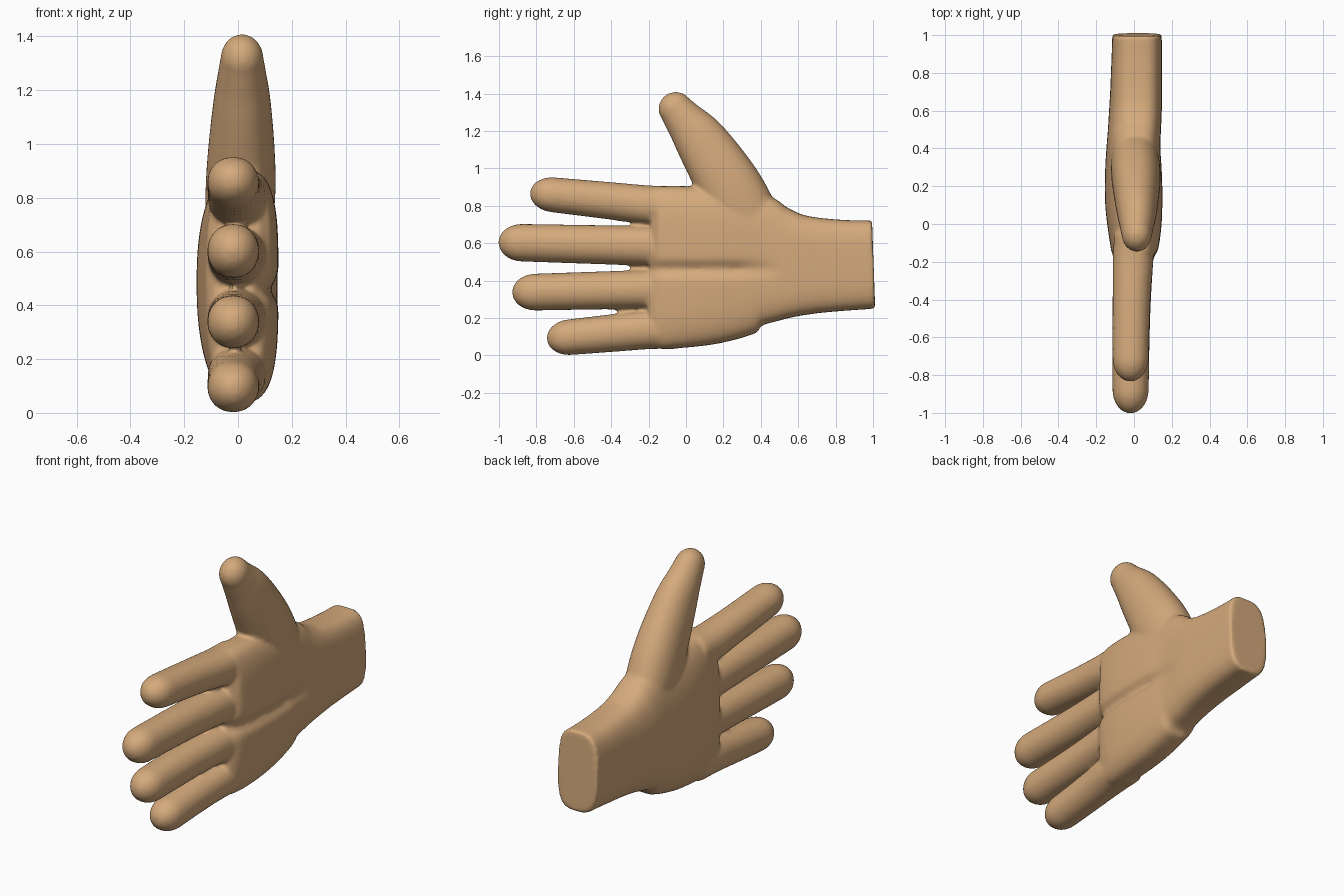
import bpy, bmesh, math
from mathutils import Vector

if "Cube" in bpy.data.objects:
    bpy.data.objects.remove(bpy.data.objects["Cube"])

skin = bpy.data.materials.new("tan skin")
skin.diffuse_color = (0.66, 0.40, 0.20, 1)
skin.use_nodes = True
skin.node_tree.nodes["Principled BSDF"].inputs["Base Color"].default_value = skin.diffuse_color


def smooth_path(rows, sub=6):
    """Catmull-Rom interpolation of station rows."""
    out = []
    for i in range(len(rows) - 1):
        p0, p1, p2 = rows[max(i - 1, 0)], rows[i], rows[i + 1]
        p3 = rows[min(i + 2, len(rows) - 1)]
        for k in range(sub):
            t = k / sub
            out.append([0.5 * (2 * b + (c - a) * t + (2 * a - 5 * b + 4 * c - d) * t * t
                               + (3 * b - a - 3 * c + d) * t ** 3)
                        for a, b, c, d in zip(p0, p1, p2, p3)])
    return out + [list(rows[-1])]


def loft(bm, rows, dome=0.0, palm_n=None, segs=32):
    """Rows: x, y, z, half thickness in x, half width, back exponent."""
    rows = smooth_path(rows)
    pts = [Vector(r[:3]) for r in rows]
    dirs = [(pts[min(i + 1, len(pts) - 1)] - pts[max(i - 1, 0)]).normalized()
            for i in range(len(pts))]
    if dome:  # rounded fingertip
        end, d, last = pts[-1], dirs[-1], rows[-1]
        for k in range(1, 9):
            a = k / 8 * math.radians(84)
            f = math.cos(a)
            pts.append(end + d * dome * math.sin(a))
            dirs.append(d)
            rows.append(last[:3] + [last[3] * f, last[4] * f, last[5]])
    rings = []
    for p, d, r in zip(pts, dirs, rows):
        side = Vector((1, 0, 0)).cross(d).normalized()
        ring = []
        for k in range(segs):
            a = 2 * math.pi * (k + 0.5) / segs
            c, s = math.cos(a), math.sin(a)
            n = palm_n if palm_n and c > 0 else r[5]
            q = (abs(c) ** n + abs(s) ** n) ** (-1 / n)
            co = p + Vector((r[3] * q * c, 0, 0)) + side * (r[4] * q * s)
            if palm_n and c > 0:  # crease across the palm
                fade = max(0.0, min(1.0, (0.52 - co.y) / 0.25))
                co.x -= 0.03 * fade * math.exp(-((co.z - 0.46) / 0.035) ** 2)
            ring.append(bm.verts.new(co))
        rings.append(ring)
    for r0, r1 in zip(rings, rings[1:]):
        for k in range(segs):
            m = (k + 1) % segs
            bm.faces.new((r0[k], r0[m], r1[m], r1[k]))
    bm.faces.new(rings[0][::-1])
    bm.faces.new(rings[-1])


bm = bmesh.new()

# Palm and wrist: y, z low, z high, x low, x high, back exponent
palm = [(1.003, .25, .722, -.115, .147, 3), (.9, .243, .722, -.118, .147, 3),
        (.8, .235, .727, -.122, .147, 3), (.7, .225, .737, -.126, .147, 2.9),
        (.6, .208, .757, -.132, .147, 2.7), (.5, .178, .80, -.138, .143, 2.5),
        (.4, .138, .86, -.146, .140, 2.4), (.3, .103, .885, -.152, .146, 2.3),
        (.2, .076, .895, -.154, .150, 2.3), (.1, .055, .90, -.152, .150, 2.3),
        (0, .043, .905, -.142, .146, 2.4), (-.1, .037, .905, -.127, .134, 2.5),
        (-.155, .038, .90, -.116, .118, 2.6), (-.195, .07, .87, -.085, .085, 2.6)]
loft(bm, [((xl + xh) / 2, y, (zl + zh) / 2, (xh - xl) / 2, (zh - zl) / 2, n)
          for y, zl, zh, xl, xh, n in palm], palm_n=3.6, segs=128)

# Fingers: tip y, then z low and z high near the tip and at the root
fingers = [(-.835, .765, .952, .700, .908),
           (-1.003, .502, .703, .478, .692),
           (-.930, .240, .437, .250, .458),
           (-.745, .002, .193, .034, .244)]
for tip, zl, zh, rl, rh in fingers:
    end, zt, zr = tip + .125, (zl + zh) / 2, (rl + rh) / 2
    ht, hr = (zh - zl) / 2, (rh - rl) / 2
    rows = [(.0, -.05, zr, .105, hr, 2.2), (-.005, -.19, zr, .107, hr, 2.2)]
    for t, x, hx in ((.33, -.012, .101), (.67, -.016, .098), (1, -.018, .096)):
        rows.append((x, -.19 + (end + .19) * t, zr + (zt - zr) * t, hx,
                     hr + (ht - hr) * t, 2.1))
    loft(bm, rows, dome=.125)

# Thumb
loft(bm, [(.0, .42, .50, .10, .12, 2.2), (.005, .34, .70, .125, .165, 2.2),
          (.01, .262, .85, .13, .175, 2.2), (.013, .175, 1.0, .122, .162, 2.2),
          (.015, .07, 1.16, .106, .138, 2.1), (.015, -.01, 1.26, .09, .108, 2),
          (.015, -.055, 1.317, .08, .092, 2)], dome=.092)

bmesh.ops.recalc_face_normals(bm, faces=bm.faces[:])
mesh = bpy.data.meshes.new("hand")
bm.to_mesh(mesh)
bm.free()
mesh.materials.append(skin)
hand = bpy.data.objects.new("hand", mesh)
bpy.context.collection.objects.link(hand)

# Fuse the parts into one skin and soften the joins
fuse = hand.modifiers.new("fuse", 'REMESH')
fuse.mode = 'VOXEL'
fuse.voxel_size = 0.011
fuse.use_smooth_shade = True
soft = hand.modifiers.new("soften", 'SMOOTH')
soft.factor = 0.5
soft.iterations = 8
